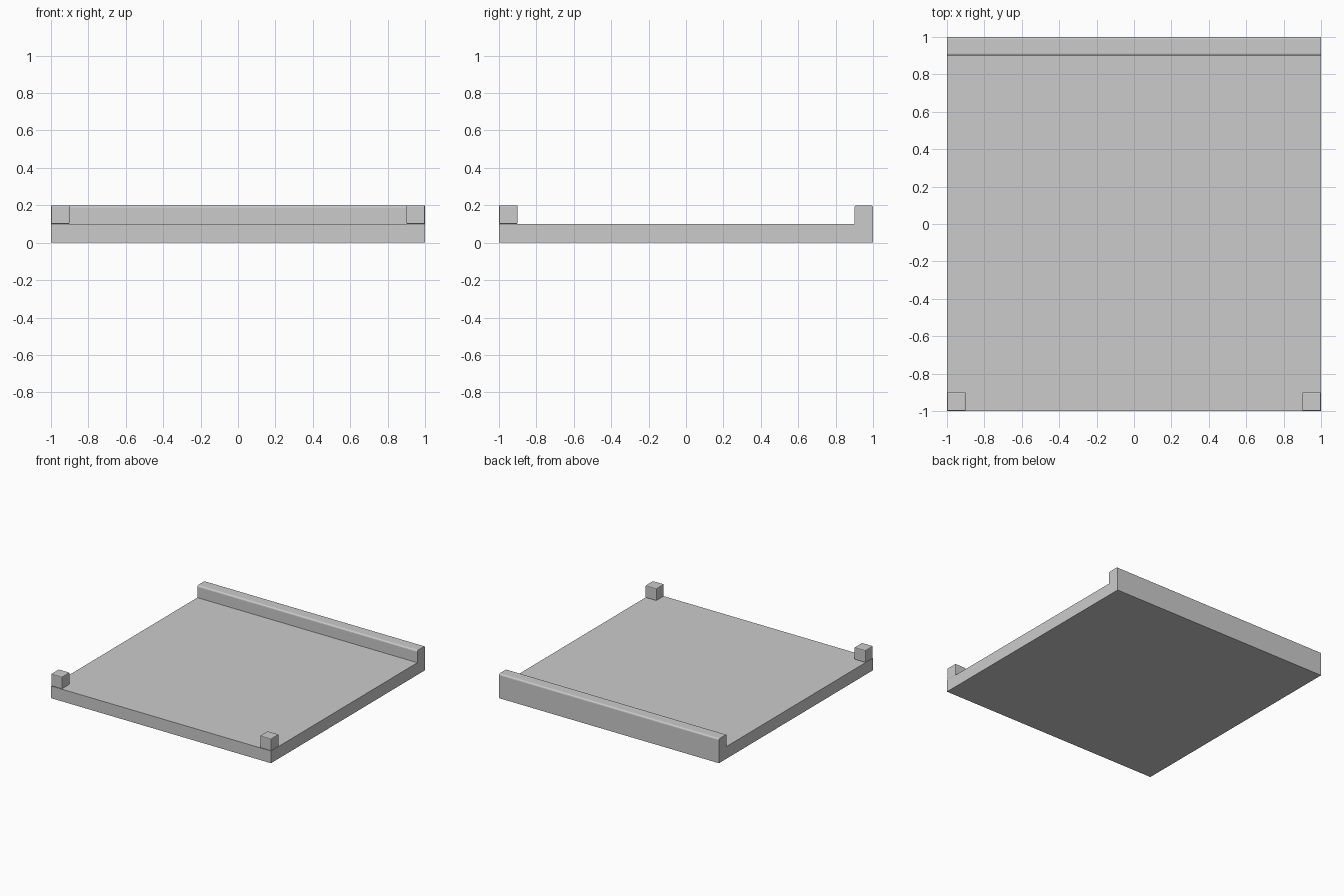
import bpy, bmesh, math

if "Cube" in bpy.data.objects:
    bpy.data.objects.remove(bpy.data.objects["Cube"])

BEVEL = 0.012


def make_object(name, bm):
    bmesh.ops.recalc_face_normals(bm, faces=bm.faces)
    mesh = bpy.data.meshes.new(name)
    bm.to_mesh(mesh)
    bm.free()
    obj = bpy.data.objects.new(name, mesh)
    bpy.context.collection.objects.link(obj)
    return obj


def rounded(cy, cz, a0, steps=3):
    """Quarter-round corner points in the y-z plane."""
    return [(cy + BEVEL * math.cos(math.radians(a0 + 90 * i / steps)),
             cz + BEVEL * math.sin(math.radians(a0 + 90 * i / steps)))
            for i in range(steps + 1)]


# tray: L-shaped side profile (slab plus rounded back rail) swept along x
profile = [(-1, 0), (1, 0)]
profile += rounded(1 - BEVEL, 0.2 - BEVEL, 0)
profile += rounded(0.9 + BEVEL, 0.2 - BEVEL, 90)
profile += [(0.9, 0.1), (-1, 0.1)]
bm = bmesh.new()
face = bm.faces.new([bm.verts.new((-1, y, z)) for y, z in profile])
ext = bmesh.ops.extrude_face_region(bm, geom=[face], use_keep_orig=True)
bmesh.ops.translate(bm, vec=(2, 0, 0),
                    verts=[g for g in ext["geom"] if isinstance(g, bmesh.types.BMVert)])
make_object("tray_with_back_rail", bm)

# corner blocks: small bevelled cubes on the two front corners
for side, label in ((-1, "left"), (1, "right")):
    bm = bmesh.new()
    bmesh.ops.create_cube(bm, size=0.1)
    bmesh.ops.bevel(bm, geom=bm.edges[:], offset=0.006, segments=2,
                    profile=0.5, affect='EDGES')
    block = make_object("front_corner_block_" + label, bm)
    block.location = (side * 0.95, -0.95, 0.15)
